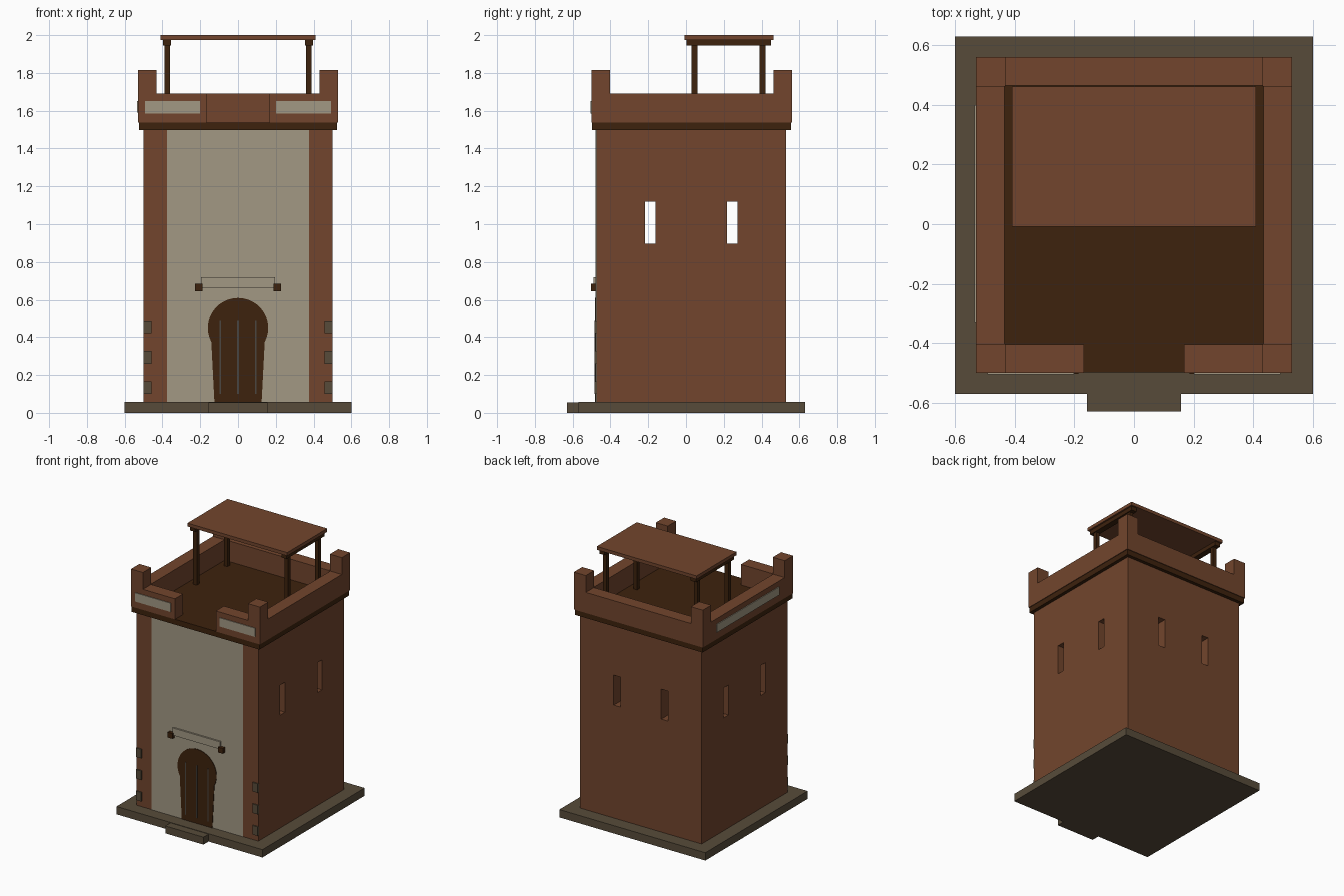
import bpy, bmesh, math

if "Cube" in bpy.data.objects:
    bpy.data.objects.remove(bpy.data.objects["Cube"])


def material(name, rgb):
    m = bpy.data.materials.new(name)
    m.diffuse_color = (*rgb, 1)
    m.use_nodes = True
    m.node_tree.nodes["Principled BSDF"].inputs["Base Color"].default_value = m.diffuse_color
    return m


CLAY = material("clay brown", (0.168, 0.060, 0.026))
PLASTER = material("pale plaster", (0.36, 0.315, 0.23))
WOOD = material("dark wood", (0.047, 0.016, 0.004))
STONE = material("grey stone", (0.096, 0.071, 0.042))
IRON = material("dull iron", (0.07, 0.062, 0.052))


def finish(bm, name, mat):
    bmesh.ops.recalc_face_normals(bm, faces=bm.faces)
    me = bpy.data.meshes.new(name)
    bm.to_mesh(me)
    bm.free()
    me.materials.append(mat)
    ob = bpy.data.objects.new(name, me)
    bpy.context.collection.objects.link(ob)
    return ob


def box(name, mat, x0, x1, y0, y1, z0, z1):
    bm = bmesh.new()
    bmesh.ops.create_cube(bm, size=1)
    for v in bm.verts:
        v.co = (x1 if v.co.x > 0 else x0,
                y1 if v.co.y > 0 else y0,
                z1 if v.co.z > 0 else z0)
    return finish(bm, name, mat)


def cut(target, cutter):
    cutter.hide_render = True
    mod = target.modifiers.new("cut", 'BOOLEAN')
    mod.operation = 'DIFFERENCE'
    mod.solver = 'EXACT'
    mod.object = cutter
    bpy.context.view_layer.objects.active = target
    bpy.ops.object.modifier_apply(modifier=mod.name)
    bpy.data.objects.remove(cutter, do_unlink=True)


# Ground slab and doorstep
box("ground_slab", STONE, -0.6, 0.6, -0.57, 0.63, 0, 0.058)
box("doorstep", STONE, -0.157, 0.157, -0.63, -0.57, 0, 0.055)

# Hollow tower with slit windows on sides and back
tower = box("tower_walls", CLAY, -0.5, 0.5, -0.475, 0.53, 0.058, 1.5)
cut(tower, box("hollow", CLAY, -0.4, 0.4, -0.375, 0.43, 0.15, 1.4))
for y in (-0.19, 0.245):
    cut(tower, box("side_slit", CLAY, -0.7, 0.7, y - 0.028, y + 0.028, 0.897, 1.12))
for x in (-0.195, 0.195):
    cut(tower, box("back_slit", CLAY, x - 0.028, x + 0.028, 0.3, 0.7, 0.897, 1.12))

# Plastered front panel
box("front_plaster", PLASTER, -0.375, 0.375, -0.478, -0.474, 0.058, 1.5)

# Horseshoe door with iron strips
bm = bmesh.new()
outline = [(-0.125, 0.058), (0.125, 0.058)]
for i in range(25):
    a = math.radians(-28 + 236 * i / 24)
    outline.append((0.16 * math.cos(a), 0.45 + 0.16 * math.sin(a)))
face = bm.faces.new([bm.verts.new((x, -0.482, z)) for x, z in outline])
ext = bmesh.ops.extrude_face_region(bm, geom=[face])
for v in ext["geom"]:
    if isinstance(v, bmesh.types.BMVert):
        v.co.y = -0.475
finish(bm, "door", WOOD)
for x in (-0.093, 0, 0.093):
    box("door_strip", IRON, x - 0.004, x + 0.004, -0.485, -0.481, 0.1, 0.49)

# Lintel with beam ends
box("lintel", PLASTER, -0.195, 0.195, -0.49, -0.475, 0.665, 0.72)
for x in (-0.207, 0.207):
    box("lintel_beam_end", WOOD, x - 0.02, x + 0.02, -0.503, -0.475, 0.645, 0.684)

# Corner stones
for s in (-1, 1):
    for z in (0.1, 0.26, 0.42):
        x0, x1 = sorted((s * 0.457, s * 0.501))
        box("corner_stone", STONE, x0, x1, -0.484, -0.47, z, z + 0.067)

# Roof deck and dark cornice
box("roof_deck", WOOD, -0.525, 0.525, -0.498, 0.555, 1.497, 1.537)

# Parapet walls, corner merlons, plaster strips
Z0, Z1 = 1.537, 1.69
for s in (-1, 1):
    x0, x1 = sorted((s * 0.435, s * 0.53))
    box("side_parapet", CLAY, x0, x1, -0.405, 0.465, Z0, Z1)
    p0, p1 = sorted((s * 0.168, s * 0.435))
    box("front_parapet", CLAY, p0, p1, -0.5, -0.405, Z0, Z1)
    m0, m1 = sorted((s * 0.432, s * 0.53))
    box("front_merlon", CLAY, m0, m1, -0.5, -0.402, Z0, 1.815)
    box("back_merlon", CLAY, m0, m1, 0.462, 0.56, Z0, 1.815)
    f0, f1 = sorted((s * 0.202, s * 0.492))
    box("front_parapet_strip", PLASTER, f0, f1, -0.505, -0.498, 1.585, 1.65)
box("back_parapet", CLAY, -0.435, 0.435, 0.465, 0.56, Z0, Z1)
box("left_parapet_strip", PLASTER, -0.536, -0.528, -0.33, 0.4, 1.59, 1.65)

# Canopy on four posts
for s in (-1, 1):
    x0, x1 = sorted((s * 0.36, s * 0.39))
    for y in (0.045, 0.405):
        box("canopy_post", WOOD, x0, x1, y - 0.015, y + 0.015, Z0, 1.945)
    b0, b1 = sorted((s * 0.354, s * 0.398))
    box("canopy_beam", WOOD, b0, b1, 0.003, 0.45, 1.945, 1.975)
box("canopy_roof", CLAY, -0.41, 0.41, -0.008, 0.462, 1.975, 2.0)
